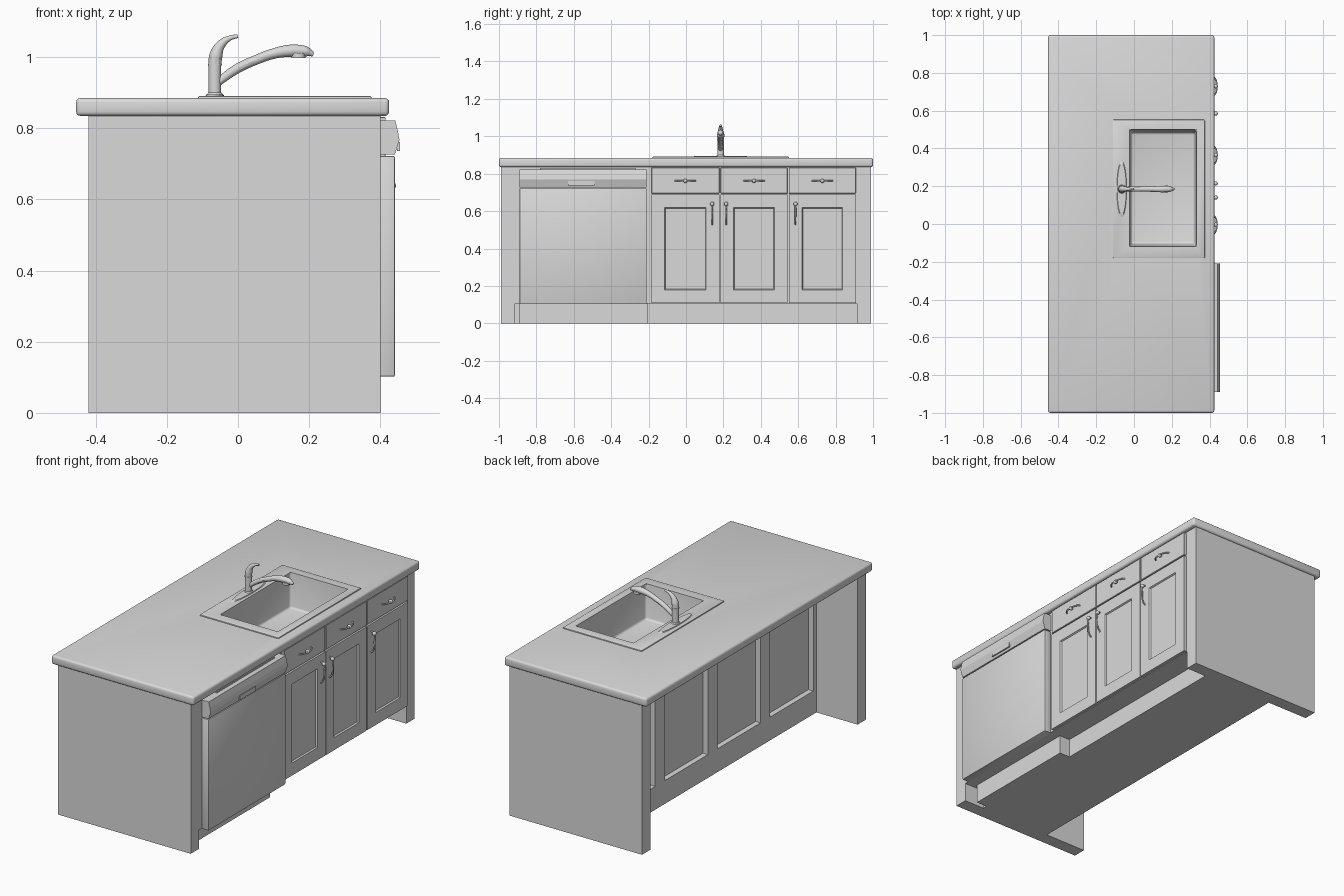
import bpy, bmesh
from mathutils import Vector, Matrix

cube = bpy.data.objects.get("Cube")
if cube:
    bpy.data.objects.remove(cube, do_unlink=True)

grey = bpy.data.materials.new("plain_grey")
grey.use_nodes = True
grey.diffuse_color = (0.7, 0.7, 0.7, 1)
grey.node_tree.nodes["Principled BSDF"].inputs["Base Color"].default_value = (0.7, 0.7, 0.7, 1)


def activate(ob):
    bpy.ops.object.select_all(action='DESELECT')
    ob.select_set(True)
    bpy.context.view_layer.objects.active = ob


def finish(name, bm, smooth=False):
    mesh = bpy.data.meshes.new(name)
    bm.to_mesh(mesh)
    bm.free()
    mesh.materials.append(grey)
    ob = bpy.data.objects.new(name, mesh)
    bpy.context.collection.objects.link(ob)
    if smooth:
        activate(ob)
        bpy.ops.object.shade_smooth_by_angle()
    return ob


def box_bm(x, y, z):
    bm = bmesh.new()
    bmesh.ops.create_cube(bm, size=1)
    for v in bm.verts:
        v.co = [r[0] if c < 0 else r[1] for c, r in zip(v.co, (x, y, z))]
    return bm


def box(name, x, y, z, bevel=0, segments=2):
    bm = box_bm(x, y, z)
    if bevel:
        bmesh.ops.bevel(bm, geom=bm.edges[:], offset=bevel, segments=segments,
                        profile=0.5, affect='EDGES')
    return finish(name, bm, bool(bevel))


def cut(ob, cutters):
    activate(ob)
    for c in cutters:
        mod = ob.modifiers.new("cut", 'BOOLEAN')
        mod.operation, mod.solver, mod.object = 'DIFFERENCE', 'EXACT', c
        bpy.ops.object.modifier_apply(modifier=mod.name)


def cylinder(name, centre, r, z0, z1, top=None, stretch=1):
    bm = bmesh.new()
    bmesh.ops.create_cone(bm, cap_ends=True, segments=32, radius1=r,
                          radius2=top or r, depth=z1 - z0)
    bmesh.ops.scale(bm, vec=(1, stretch, 1), verts=bm.verts)
    bmesh.ops.translate(bm, vec=(*centre, (z0 + z1) / 2), verts=bm.verts)
    return finish(name, bm, True)


def ball(name, centre, r):
    bm = bmesh.new()
    bmesh.ops.create_uvsphere(bm, u_segments=16, v_segments=10, radius=r,
                              matrix=Matrix.Translation(centre))
    return finish(name, bm, True)


def tube(name, points, radii):
    curve = bpy.data.curves.new(name, 'CURVE')
    curve.dimensions = '3D'
    curve.bevel_depth, curve.bevel_resolution = 1, 4
    curve.use_fill_caps = True
    curve.resolution_u = 8
    spline = curve.splines.new('BEZIER')
    spline.bezier_points.add(len(points) - 1)
    for bp, p, r in zip(spline.bezier_points, points, radii):
        bp.co, bp.radius = p, r
        bp.handle_left_type = bp.handle_right_type = 'AUTO'
    curve.materials.append(grey)
    ob = bpy.data.objects.new(name, curve)
    bpy.context.collection.objects.link(ob)
    activate(ob)
    bpy.ops.object.convert(target='MESH')
    bpy.ops.object.shade_smooth_by_angle()
    return bpy.context.object


# Cutters for the basin opening and the recessed panels of the back
hole_x, hole_y = (-0.025, 0.33), (-0.12, 0.5)
sink_cutter = box("sink_cutter", hole_x, hole_y, (0.69, 1))
back_cutters = [box("back_cutter", (-0.3, -0.135), (y - 0.19, y + 0.19), (0.13, 0.77))
                for y in (-0.6975, -0.2325, 0.2325, 0.6975)]

# Carcass, plinths and end panels
core = box("cabinet_core", (-0.165, 0.4), (-0.915, 0.915), (0.105, 0.835))
cut(core, [sink_cutter] + back_cutters)
box("cabinet_plinth", (-0.165, 0.275), (-0.915, 0.915), (0, 0.105))
box("dishwasher_kick_plate", (0.27, 0.34), (-0.89, -0.205), (0, 0.105))
for side, s in (("right", -1), ("left", 1)):
    box(side + "_end_panel", (-0.42, 0.4), sorted((s * 0.915, s * 0.988)), (0, 0.835))

# Worktop and sink
worktop = box("worktop", (-0.455, 0.425), (-1, 1), (0.835, 0.885), 0.012, 3)
rim = box("sink_rim", (-0.112, 0.375), (-0.18, 0.552), (0.88, 0.891), 0.004)
for part in (worktop, rim):
    cut(part, [sink_cutter])
    bpy.ops.object.shade_smooth_by_angle()
for c in [sink_cutter] + back_cutters:
    bpy.data.objects.remove(c, do_unlink=True)

bm = box_bm(hole_x, hole_y, (0.7, 0.889))
bm.normal_update()
bmesh.ops.delete(bm, geom=[f for f in bm.faces if f.normal.z > 0.9], context='FACES_ONLY')
centre = Vector((sum(hole_x) / 2, sum(hole_y) / 2))
for v in bm.verts:
    if v.co.z < 0.8:
        v.co.xy = centre + (v.co.xy - centre) * 0.95
bmesh.ops.reverse_faces(bm, faces=bm.faces[:])
bmesh.ops.bevel(bm, geom=[e for e in bm.edges if not e.is_boundary], offset=0.012,
                segments=3, profile=0.5, affect='EDGES')
finish("sink_basin", bm, True)
cylinder("sink_drain", centre, 0.045, 0.698, 0.704)

# Faucet
fx, fy = -0.065, 0.185
cylinder("faucet_base_plate", (fx, fy), 0.027, 0.889, 0.895, 0.024, 5.7)
cylinder("faucet_collar", (fx, fy), 0.024, 0.893, 0.9, 0.019)
cylinder("faucet_body", (fx, fy), 0.0175, 0.895, 0.978)
cylinder("faucet_ring", (fx, fy), 0.0195, 0.976, 0.981)
tube("faucet_lever",
     [(x, fy, z) for x, z in ((fx, 0.978), (-0.062, 1.005), (-0.048, 1.035), (-0.022, 1.054), (0, 1.059))],
     (0.0185, 0.0185, 0.013, 0.007, 0.005))
tube("faucet_spout",
     [(x, fy, z) for x, z in ((-0.063, 0.925), (0, 0.969), (0.05, 0.992), (0.1, 1.01),
                              (0.15, 1.018), (0.19, 1.016), (0.212, 1.008))],
     (0.011, 0.0135, 0.0135, 0.0145, 0.0175, 0.015, 0.006))
cylinder("spout_nozzle", (0.17, fy), 0.02, 0.997, 1.012)


# Doors and drawers
def framed_door(name, y, z):
    bm = box_bm((0.398, 0.415), y, z)
    bm.normal_update()
    front = [f for f in bm.faces if f.normal.x > 0.9]
    bmesh.ops.inset_region(bm, faces=front, thickness=0.07, use_even_offset=True)
    bmesh.ops.inset_region(bm, faces=front, thickness=0.006, depth=-0.008)
    return finish(name, bm)


def pull(name, y, z, horizontal):
    reach = (-0.055, -0.04, 0, 0.04, 0.055) if horizontal else (-0.11, -0.09, -0.045, 0, 0.008)
    depth = (0.413, 0.43, 0.437, 0.43, 0.413) if horizontal else (0.413, 0.43, 0.435, 0.432, 0.413)
    tube(name, [(x, y + a, z) if horizontal else (x, y, z + a) for x, a in zip(depth, reach)],
         (0.004, 0.004, 0.005, 0.004, 0.004))
    ball(name + "_knob", (0.433, y, z), 0.011)


columns = ((-0.185, 0.178, 0.14), (0.185, 0.543, 0.215), (0.55, 0.908, 0.585))
for i, (y0, y1, handle_y) in enumerate(columns, 1):
    framed_door(f"door_{i}", (y0, y1), (0.108, 0.688))
    box(f"drawer_{i}", (0.398, 0.415), (y0, y1), (0.695, 0.832), 0.002, 1)
    pull(f"drawer_pull_{i}", (y0 + y1) / 2, 0.762, True)
    pull(f"door_pull_{i}", handle_y, 0.638, False)

# Dishwasher
dy = (-0.89, -0.21)
box("dishwasher_door", (0.398, 0.441), dy, (0.102, 0.722), 0.004)
profile = ((0.398, 0.727), (0.441, 0.727), (0.454, 0.768), (0.45, 0.79), (0.442, 0.822), (0.398, 0.822))
bm = bmesh.new()
face = bm.faces.new([bm.verts.new((x, dy[0], z)) for x, z in profile])
new = bmesh.ops.extrude_face_region(bm, geom=[face])["geom"]
bmesh.ops.translate(bm, vec=(0, dy[1] - dy[0], 0),
                    verts=[v for v in new if isinstance(v, bmesh.types.BMVert)])
bmesh.ops.recalc_face_normals(bm, faces=bm.faces[:])
finish("dishwasher_control_panel", bm)
box("dishwasher_handle_plate", (0.447, 0.455), (-0.63, -0.49), (0.736, 0.762))
box("dishwasher_top_strip", (0.398, 0.415), (-0.78, -0.27), (0.82, 0.83))
